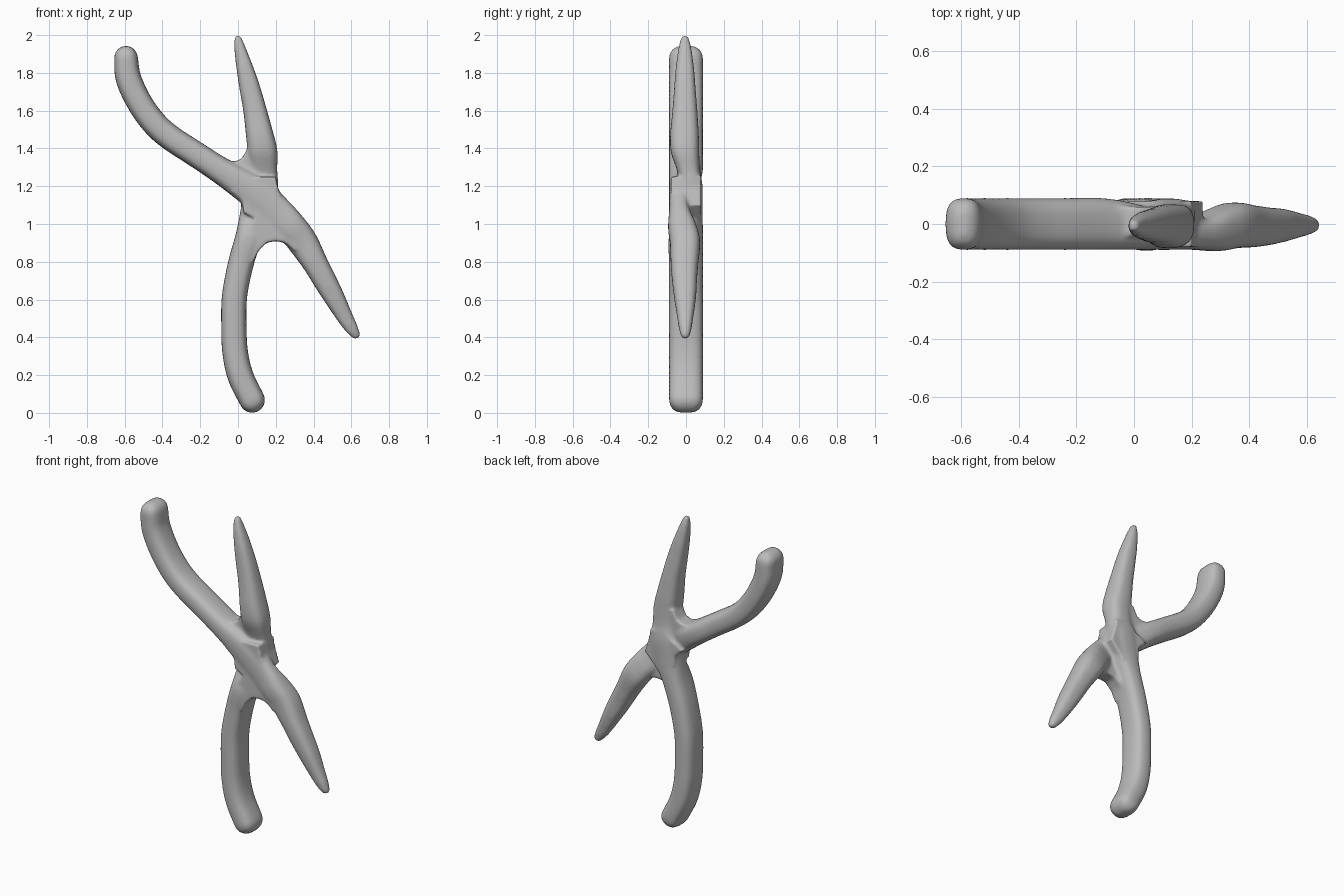
import bpy, bmesh, math
from mathutils import Vector

if "Cube" in bpy.data.objects:
    bpy.data.objects.remove(bpy.data.objects["Cube"])

steel = bpy.data.materials.new("grey_metal")
steel.diffuse_color = (0.5, 0.5, 0.5, 1)
steel.use_nodes = True
steel.node_tree.nodes["Principled BSDF"].inputs["Base Color"].default_value = steel.diffuse_color


def spline(points, steps=5):
    """Catmull-Rom through points of any dimension."""
    pts = [Vector(p) for p in points]
    pts = [2 * pts[0] - pts[1]] + pts + [2 * pts[-1] - pts[-2]]
    out = []
    for a, b, c, d in zip(pts, pts[1:], pts[2:], pts[3:]):
        for i in range(steps):
            t = i / steps
            out.append(0.5 * (2 * b + (c - a) * t + (2 * a - 5 * b + 4 * c - d) * t * t
                              + (3 * b - a - 3 * c + d) * t ** 3))
    return out + [pts[-2]]


def limb(bm, points, sides=24, power=0.72):
    """Closed tube; each point is x, z, half width, y centre, half depth."""
    path = spline(points)
    tangents = []
    for i in range(len(path)):
        d = path[min(i + 1, len(path) - 1)] - path[max(i - 1, 0)]
        tangents.append(Vector((d[0], d[1])).normalized())
    stations = list(zip(path, tangents))

    def cap(p, t, sign):
        rings = []
        for k in range(1, 6):
            a = k * math.radians(17)
            w, s = p[2] * math.cos(a), sign * p[2] * math.sin(a)
            depth = max(p[4] - p[2] * (1 - math.cos(a)), 0.004)
            rings.append((Vector((p[0] + t.x * s, p[1] + t.y * s, w, p[3], depth)), t))
        return rings

    stations = cap(*stations[0], -1)[::-1] + stations + cap(*stations[-1], 1)
    rings = []
    for p, t in stations:
        ring = []
        for k in range(sides):
            a = 2 * math.pi * k / sides
            u = math.copysign(abs(math.cos(a)) ** power, math.cos(a)) * p[2]
            v = math.copysign(abs(math.sin(a)) ** power, math.sin(a)) * p[4]
            ring.append(bm.verts.new((p[0] - t.y * u, p[3] + v, p[1] + t.x * u)))
        rings.append(ring)
    for r, s in zip(rings, rings[1:]):
        for k in range(sides):
            n = (k + 1) % sides
            bm.faces.new((r[k], r[n], s[n], s[k]))
    bm.faces.new(rings[0][::-1])
    bm.faces.new(rings[-1])


def plate(bm, outline, y0, y1):
    """Flat slab from an x, z outline."""
    face = bm.faces.new([bm.verts.new((x, y0, z)) for x, z in outline])
    ext = bmesh.ops.extrude_face_region(bm, geom=[face])["geom"]
    for v in ext:
        if isinstance(v, bmesh.types.BMVert):
            v.co.y = y1


bm = bmesh.new()
# front half: upper left handle, crossing in front, lower right jaw
limb(bm, [(-0.593, 1.88, .063, 0, .09), (-0.58, 1.77, .068, 0, .09), (-0.52, 1.64, .068, 0, .09),
          (-0.44, 1.53, .068, 0, .09), (-0.355, 1.455, .068, 0, .09), (-0.24, 1.38, .068, 0, .09),
          (-0.11, 1.295, .07, 0, .09), (0.0, 1.225, .08, -.01, .08), (0.11, 1.15, .09, -.03, .06),
          (0.21, 1.06, .085, -.035, .055), (0.285, 0.98, .082, -.02, .075), (0.345, 0.90, .08, -.005, .08),
          (0.41, 0.79, .067, -.008, .073), (0.46, 0.70, .062, -.008, .066), (0.51, 0.61, .055, -.005, .058),
          (0.57, 0.50, .042, -.004, .042), (0.60, 0.45, .035, -.004, .034), (0.622, 0.415, .025, -.004, .025)])
# back half: lower handle, crossing behind, upper jaw
limb(bm, [(0.075, 0.068, .068, 0, .09), (0.015, 0.19, .069, 0, .09), (-0.015, 0.32, .068, 0, .09),
          (-0.022, 0.47, .067, 0, .09), (-0.018, 0.62, .067, 0, .09), (0.015, 0.79, .068, 0, .09),
          (0.06, 0.94, .072, 0, .09), (0.105, 1.08, .09, .025, .063), (0.125, 1.20, .088, .03, .058),
          (0.132, 1.29, .076, .012, .062), (0.13, 1.38, .079, -.005, .075), (0.115, 1.47, .073, -.008, .076),
          (0.09, 1.60, .062, -.006, .066), (0.06, 1.73, .054, -.006, .056), (0.035, 1.83, .044, -.006, .048),
          (0.01, 1.93, .03, -.006, .034), (0.0, 1.98, .02, -.006, .022)])
# webs filling the crotches round the pivot
plate(bm, [(0.08, 0.80), (0.11, 0.86), (0.15, 0.90), (0.20, 0.91), (0.25, 0.90), (0.30, 0.86),
           (0.33, 0.95), (0.25, 1.05), (0.10, 1.06), (0.05, 0.95)], -.082, .015)
plate(bm, [(-0.13, 1.36), (-0.06, 1.335), (-0.02, 1.33), (0.02, 1.345), (0.05, 1.40),
           (0.09, 1.40), (0.14, 1.24), (0.0, 1.2)], -.04, .06)
plate(bm, [(-0.03, 1.17), (0.02, 1.125), (0.03, 1.06), (0.15, 1.0), (0.24, 1.10),
           (0.215, 1.18), (0.20, 1.25), (0.10, 1.25)], -.08, .08)
bmesh.ops.recalc_face_normals(bm, faces=bm.faces)

mesh = bpy.data.meshes.new("pliers_body")
bm.to_mesh(mesh)
bm.free()
mesh.materials.append(steel)
body = bpy.data.objects.new("pliers_body", mesh)
bpy.context.collection.objects.link(body)

# fuse everything into one softly blended casting
fuse = body.modifiers.new("fuse", 'REMESH')
fuse.mode = 'VOXEL'
fuse.voxel_size = 0.01
fuse.use_smooth_shade = True
soft = body.modifiers.new("soften", 'SMOOTH')
soft.factor = 0.5
soft.iterations = 8
